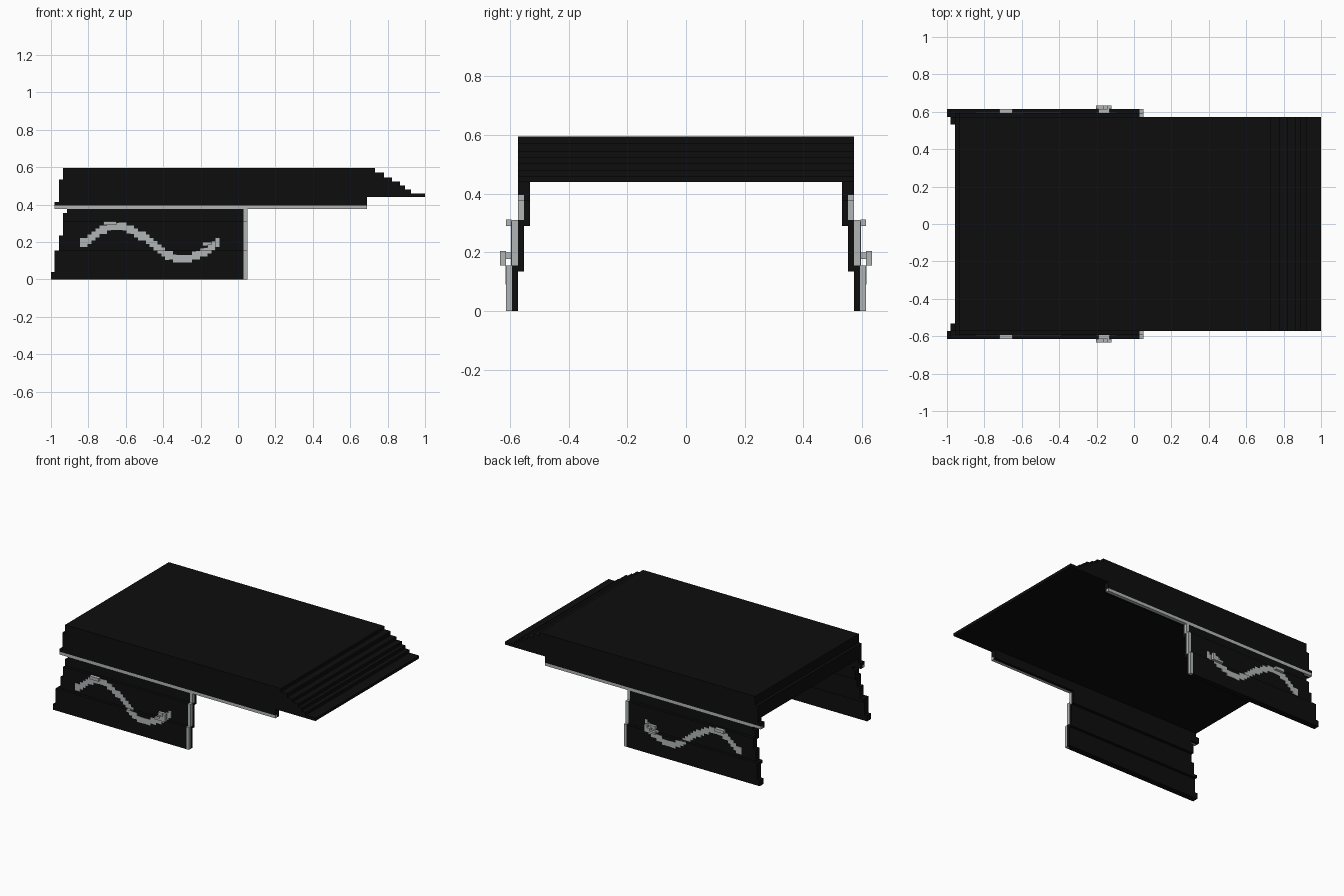
import bpy, bmesh, math
from mathutils import Matrix

if "Cube" in bpy.data.objects:
    bpy.data.objects.remove(bpy.data.objects["Cube"])

V = 0.0207                       # size of one block
Y = [0.614, 0.594, 0.573]        # outer faces of the three stepped wall bands


def material(name, rgb):
    m = bpy.data.materials.new(name)
    m.diffuse_color = (*rgb, 1)
    m.use_nodes = True
    m.node_tree.nodes["Principled BSDF"].inputs["Base Color"].default_value = m.diffuse_color
    return m


BLACK = material("black", (0.0042, 0.0042, 0.0042))
GREY = material("light grey", (0.44, 0.46, 0.46))


def boxes(name, mat, items, both=False):
    """One object from (x0, x1, y0, y1, z0, z1) boxes, optionally mirrored in y."""
    bm = bmesh.new()
    for x0, x1, y0, y1, z0, z1 in items:
        for s in ((1, -1) if both else (1,)):
            mx = Matrix.Translation(((x0 + x1) / 2, s * (y0 + y1) / 2, (z0 + z1) / 2))
            mx = mx @ Matrix.Diagonal((x1 - x0, y1 - y0, z1 - z0, 1))
            bmesh.ops.create_cube(bm, size=1, matrix=mx)
    me = bpy.data.meshes.new(name)
    bm.to_mesh(me)
    bm.free()
    me.materials.append(mat)
    ob = bpy.data.objects.new(name, me)
    bpy.context.collection.objects.link(ob)


# Roof: side profile with a stepped slope at the +x end, extruded across y
ends = [1.0, 0.925, 0.893, 0.866, 0.824, 0.78, 0.733]
levels = [0.44, 0.46, 0.481, 0.503, 0.524, 0.545, 0.572, 0.595]
profile = [(-0.957, 0.44)]
for x, a, b in zip(ends, levels, levels[1:]):
    profile += [(x, a), (x, b)]
profile += [(-0.936, 0.595), (-0.936, 0.535), (-0.957, 0.535)]
bm = bmesh.new()
face = bm.faces.new([bm.verts.new((x, -0.573, z)) for x, z in profile])
ext = bmesh.ops.extrude_face_region(bm, geom=[face])
bmesh.ops.translate(bm, vec=(0, 1.146, 0),
                    verts=[v for v in ext["geom"] if isinstance(v, bmesh.types.BMVert)])
bmesh.ops.recalc_face_normals(bm, faces=bm.faces)
me = bpy.data.meshes.new("roof")
bm.to_mesh(me)
bm.free()
me.materials.append(BLACK)
bpy.context.collection.objects.link(bpy.data.objects.new("roof", me))

# Stepped side walls: (back edge, band, bottom, top) for outer and inner layers
outer = [(-1.0, 0, 0, 0.041), (-0.98, 0, 0.041, 0.155),
         (-0.957, 1, 0.155, 0.235), (-0.936, 1, 0.235, 0.31),
         (-0.936, 2, 0.29, 0.355), (-0.915, 2, 0.355, 0.376)]
inner = [(-1.0, 0, 0, 0.041), (-0.98, 0, 0.041, 0.155),
         (-0.98, 1, 0.135, 0.155), (-0.957, 1, 0.155, 0.235), (-0.936, 1, 0.235, 0.31),
         (-0.936, 2, 0.29, 0.355), (-0.915, 2, 0.355, 0.376)]
walls = [(x, 0.03, Y[b] - V, Y[b], z0, z1) for x, b, z0, z1 in outer]
walls += [(x, 0.05, Y[b] - 2 * V, Y[b] - V, z0, z1) for x, b, z0, z1 in inner]
boxes("side_wall", BLACK, walls, True)

# Rails between the walls and the roof
boxes("roof_rail", BLACK, [(-0.98, 0.69, 0.532, 0.552, 0.376, 0.415),
                           (-0.98, 0.69, 0.552, 0.573, 0.396, 0.415),
                           (-0.957, 0.69, 0.532, 0.573, 0.415, 0.44)], True)

# Grey trim: long strip under the roof and the strip on the wall's front edge
boxes("roof_trim", GREY, [(-0.98, 0.69, 0.552, 0.573, 0.376, 0.396)], True)
boxes("wall_edge_trim", GREY, [(0.03, 0.05, Y[0] - V, Y[0], 0, 0.155),
                               (0.03, 0.05, Y[1] - V, Y[1], 0.155, 0.31),
                               (0.03, 0.05, Y[2] - V, Y[2], 0.29, 0.376)], True)

# Wave inlay that follows the wall steps, with its front end standing proud
wave = [(-0.72, -0.65, Y[1], Y[0], 0.29, 0.311)]
for i in range(36):
    x = -0.845 + i * V
    t = 2 * math.pi * (x + V / 2 + 0.8225) / 0.71
    t = min(max(t, 0), 2 * math.pi)
    z = 0.1975 + round(0.0875 * math.sin(t) / V * 1.2) * V / 1.2
    h = 0.019 + 0.006 * abs(math.cos(t))
    lo, hi = z - h, z + h
    if lo < 0.155:
        wave.append((x, x + V, Y[0] - V, Y[0] + 0.002, lo, min(hi, 0.155)))
    if hi > 0.155:
        a = max(lo, 0.155)
        wave.append((x, x + V, Y[1] - V, Y[1] + 0.002, a, hi))
        if -0.22 < x < -0.13:
            wave.append((x, x + V, Y[0], Y[0] + V, a, hi))
wave.append((-0.19, -0.13, Y[1], Y[0], 0.178, 0.2))
boxes("wave_inlay", GREY, wave, True)
